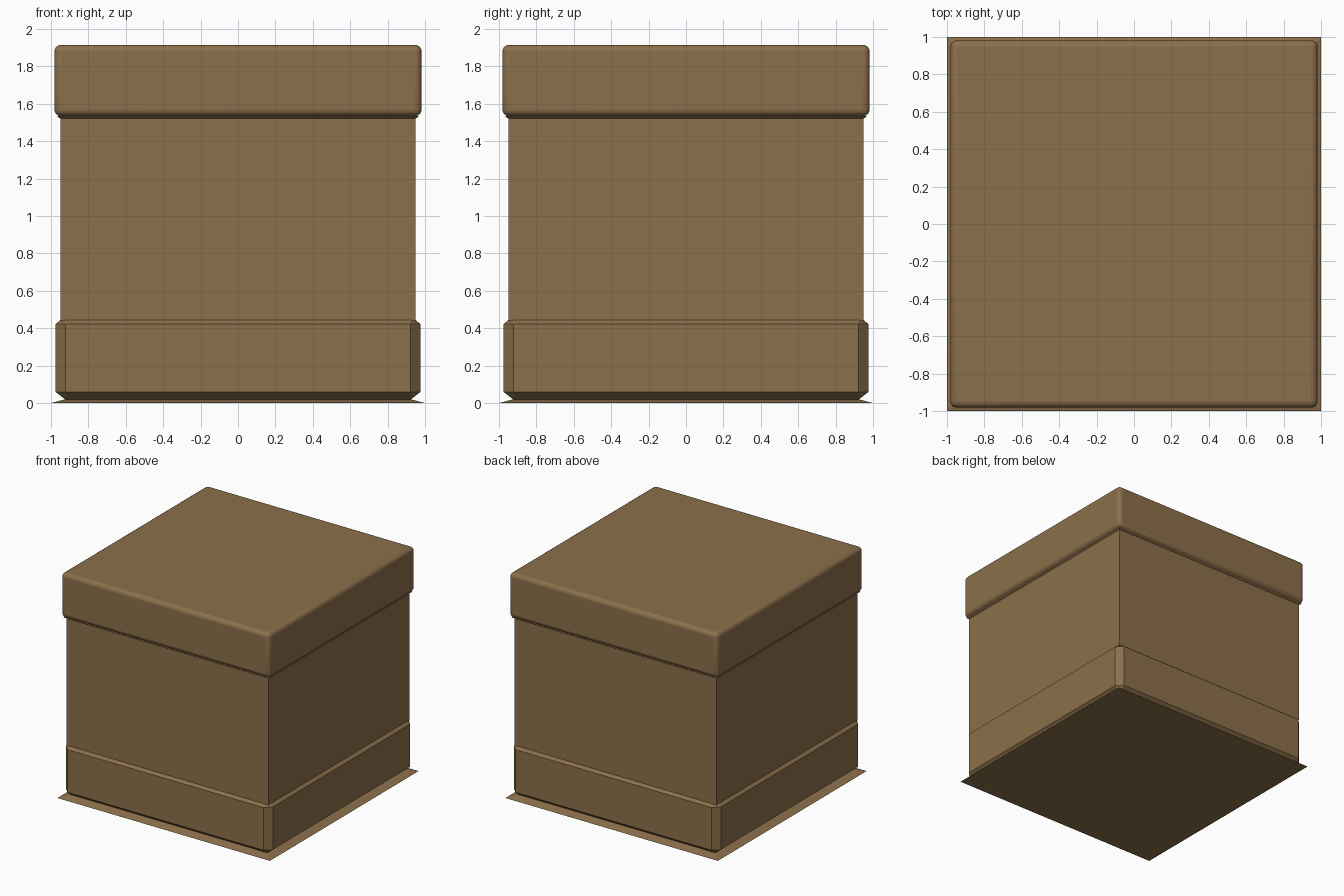
import bpy, bmesh

if "Cube" in bpy.data.objects:
    bpy.data.objects.remove(bpy.data.objects["Cube"])

wood = bpy.data.materials.new("brown_wood")
wood.diffuse_color = (0.26, 0.16, 0.07, 1)
wood.use_nodes = True
wood.node_tree.nodes["Principled BSDF"].inputs["Base Color"].default_value = wood.diffuse_color


def square_stack(name, rings):
    """Square prism through (half width, z) rings, capped at both ends."""
    bm = bmesh.new()
    loops = [[bm.verts.new((sx * h, sy * h, z))
              for sx, sy in ((-1, -1), (1, -1), (1, 1), (-1, 1))] for h, z in rings]
    for a, b in zip(loops, loops[1:]):
        for i in range(4):
            j = (i + 1) % 4
            bm.faces.new((a[i], a[j], b[j], b[i]))
    bm.faces.new(loops[0][::-1])
    bm.faces.new(loops[-1])
    mesh = bpy.data.meshes.new(name)
    bm.to_mesh(mesh)
    bm.free()
    obj = bpy.data.objects.new(name, mesh)
    bpy.context.collection.objects.link(obj)
    mesh.materials.append(wood)
    return obj


def bevelled_box(name, half, z0, z1, width, segments, z_scale=1.0):
    """Box with bevelled edges; z_scale squashes the bevel vertically."""
    mid, hz = (z0 + z1) / 2, (z1 - z0) / 2 / z_scale
    obj = square_stack(name, [(half, -hz), (half, hz)])
    obj.location.z = mid
    obj.scale.z = z_scale
    mod = obj.modifiers.new("bevel", 'BEVEL')
    mod.width = width
    mod.segments = segments
    return obj


# Thin sloping skirt on the floor
square_stack("floor_skirt", [(1.0, 0.0), (0.925, 0.02)])

# Chamfered plinth
bevelled_box("plinth", 0.975, 0.018, 0.465, 0.052, 1, 0.8)

# Plain body
square_stack("body", [(0.95, 0.44), (0.95, 1.56)])

# Thin flange under the lid
square_stack("lid_flange", [(0.95, 1.522), (0.967, 1.532), (0.95, 1.542)])

# Rounded lid
lid = bevelled_box("lid", 0.982, 1.535, 1.915, 0.035, 4)
bpy.context.view_layer.objects.active = lid
lid.select_set(True)
bpy.ops.object.shade_smooth_by_angle()
